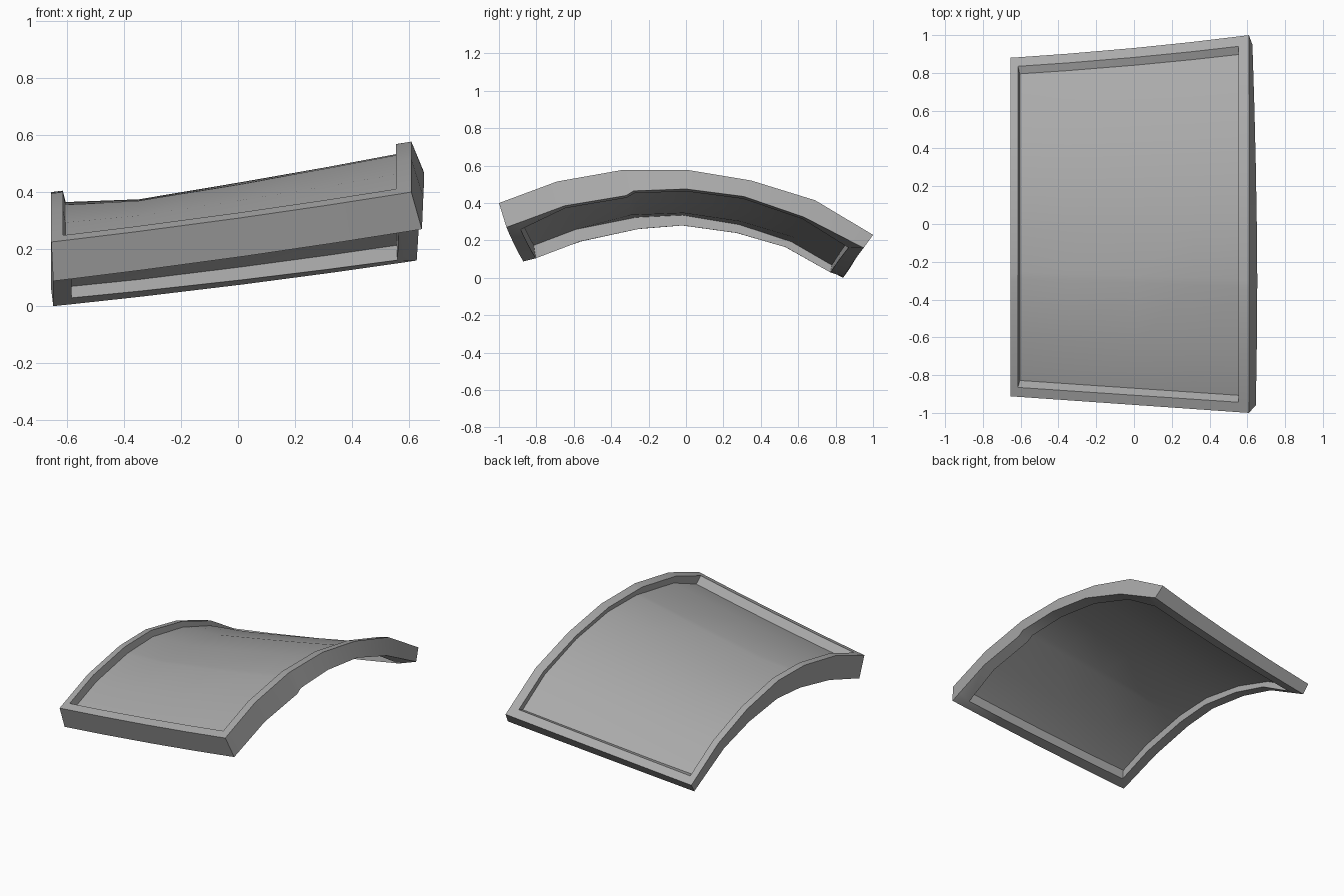
import bpy
import bmesh
import math
from mathutils import Vector

if "Cube" in bpy.data.objects:
    bpy.data.objects.remove(bpy.data.objects["Cube"])

grey = bpy.data.materials.new("plain grey")
grey.use_nodes = True
colour = (0.4, 0.4, 0.4, 1)
grey.diffuse_color = colour
grey.node_tree.nodes["Principled BSDF"].inputs["Base Color"].default_value = colour

# Arched (y, z) profiles of the two ends, from front to back
RIGHT_TOP = [(-.912, .225), (-.62, .335), (-.3, .395), (-.265, .397),
             (-.02, .40), (.3, .336), (.6, .225), (.88, .057)]
RIGHT_LOW = [(-.87, .088), (-.56, .195), (-.26, .26), (-.23, .263),
             (-.02, .28), (.27, .24), (.53, .165), (.84, 0)]
LEFT_TOP = [(-1, .40), (-.69, .515), (-.34, .577), (-.3, .577),
            (.01, .577), (.35, .52), (.69, .415), (1, .23)]
LEFT_LOW = [(-.96, .27), (-.65, .385), (-.32, .44), (-.28, .465),
            (0, .475), (.31, .435), (.63, .325), (.95, .16)]
LAST = len(LEFT_TOP) - 1


def along(profile, v):
    """Point on a profile at a fractional station."""
    k = min(int(v), LAST - 1)
    return Vector(profile[k]).lerp(Vector(profile[k + 1]), v - k)


def surface(right, left, right_x, left_x, u, v):
    """Blend the two end profiles, drawn in slightly between them."""
    y, z = along(right, v).lerp(along(left, v), u)
    x = right_x + (left_x - right_x) * u
    waist = u * (1 - u)
    if y > 0:
        y *= 1 - 0.045 * waist
    return Vector((x, y, z - 0.03 * waist))


def top(u, v):
    return surface(RIGHT_TOP, LEFT_TOP, -.655, .608, u, v)


def low(u, v):
    bulge = 0.653 - 0.0013 * (v - 2.5) ** 2
    return surface(RIGHT_LOW, LEFT_LOW, -.648, bulge, u, v)


# Grid stations: outer edge, inner edge of the rim, stations between
MIDDLE_U = [.24, .52, .76]
TOP_U = [0, .032, *MIDDLE_U, .957, 1]
LOW_U = [0, .05, *MIDDLE_U, .945, 1]


def v_stations(inset):
    return [0, inset, *range(1, LAST), LAST - inset, LAST]


TOP_V, LOW_V = v_stations(.17), v_stations(.23)
NU, NV = len(TOP_U), len(TOP_V)
SLIDE = {1: Vector((0, .017, .006)), NV - 2: Vector((0, -.02, .012))}
SAG = [0, 0, .026, .015, .007, 0, 0]


def rim_points(i, j):
    a, b = top(TOP_U[i], TOP_V[j]), low(LOW_U[i], LOW_V[j])
    # The inner edge of the underside hangs a little lower
    if 0 < i < NU - 1:
        if j in SLIDE:
            b.z -= .015 + .012 * LOW_U[i]
        elif i == 1 and 0 < j < NV - 1:
            b.z -= .008
    return a, b


def panel_points(i, j):
    """Recessed skin, sunk between the upper and lower rim surfaces."""
    a, b = rim_points(i, j)
    shift = SLIDE.get(j, Vector()).copy()
    shift.z -= SAG[i] * math.sin(math.pi * TOP_V[j] / LAST)
    return a.lerp(b, .32) + shift, a.lerp(b, .56) + shift


bm = bmesh.new()


def vertex_pairs(points):
    return {(i, j): [bm.verts.new(p) for p in points(i, j)]
            for i in range(NU) for j in range(NV)}


rim, panel = vertex_pairs(rim_points), vertex_pairs(panel_points)


def inside(i, j):
    return 1 <= i < NU - 2 and 1 <= j < NV - 2


# Rim, outer sides, recess walls and thin skin form one closed solid
for i in range(NU - 1):
    for j in range(NV - 1):
        grid = panel if inside(i, j) else rim
        corners = [(i, j), (i + 1, j), (i + 1, j + 1), (i, j + 1)]
        for layer in (0, 1):
            bm.faces.new([grid[c][layer] for c in corners])
        neighbours = [(i, j - 1), (i + 1, j), (i, j + 1), (i - 1, j)]
        for k, (m, n) in enumerate(neighbours):
            c, d = corners[k], corners[(k + 1) % 4]
            if not (0 <= m < NU - 1 and 0 <= n < NV - 1):
                bm.faces.new([rim[c][0], rim[c][1], rim[d][1], rim[d][0]])
            elif inside(i, j) and not inside(m, n):
                for layer in (0, 1):
                    bm.faces.new([rim[c][layer], panel[c][layer],
                                  panel[d][layer], rim[d][layer]])

bmesh.ops.delete(bm, geom=[v for v in bm.verts if not v.link_faces], context='VERTS')
bmesh.ops.recalc_face_normals(bm, faces=bm.faces)
mesh = bpy.data.meshes.new("curved_panel")
bm.to_mesh(mesh)
bm.free()
mesh.materials.append(grey)
obj = bpy.data.objects.new("curved_panel", mesh)
bpy.context.collection.objects.link(obj)
bpy.ops.object.select_all(action='DESELECT')
obj.select_set(True)
bpy.context.view_layer.objects.active = obj
bpy.ops.object.shade_smooth_by_angle(angle=math.radians(30))
